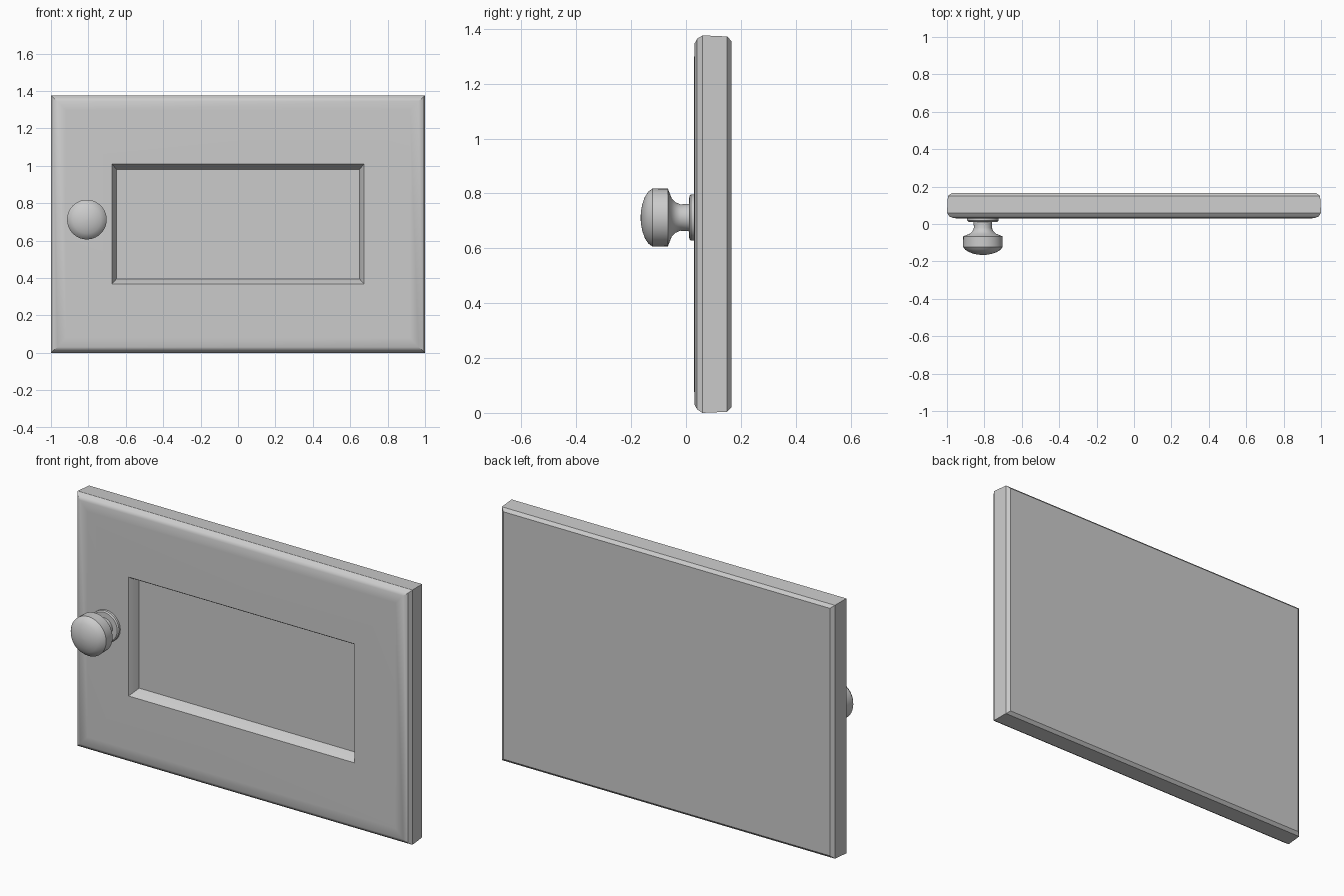
import bpy, bmesh, math

cube = bpy.data.objects.get("Cube")
if cube:
    bpy.data.objects.remove(cube, do_unlink=True)

grey = bpy.data.materials.new("light_grey")
grey.use_nodes = True
COLOR = (0.6, 0.6, 0.6, 1)
grey.diffuse_color = COLOR
grey.node_tree.nodes["Principled BSDF"].inputs["Base Color"].default_value = COLOR

HALF_W, HALF_H, MID_Z = 1.0, 0.688, 0.688


def skin(name, rings, angle):
    """Bridge a list of closed rings, cap both ends and smooth by angle."""
    bm = bmesh.new()
    loops = [[bm.verts.new(p) for p in ring] for ring in rings]
    n = len(loops[0])
    for a, b in zip(loops, loops[1:]):
        for i in range(n):
            j = (i + 1) % n
            bm.faces.new((a[i], a[j], b[j], b[i]))
    bm.faces.new(loops[0])
    bm.faces.new(loops[-1])
    bmesh.ops.recalc_face_normals(bm, faces=bm.faces)
    mesh = bpy.data.meshes.new(name)
    bm.to_mesh(mesh)
    bm.free()
    mesh.materials.append(grey)
    obj = bpy.data.objects.new(name, mesh)
    bpy.context.collection.objects.link(obj)
    bpy.ops.object.select_all(action="DESELECT")
    obj.select_set(True)
    bpy.context.view_layer.objects.active = obj
    bpy.ops.object.shade_smooth_by_angle(angle=math.radians(angle))
    return obj


def rectangle(inset_x, inset_z, y):
    w, h = HALF_W - inset_x, HALF_H - inset_z
    return [(sx * w, y, MID_Z + sz * h)
            for sx, sz in ((-1, -1), (1, -1), (1, 1), (-1, 1))]


# Door panel: back, bevelled rim, broad frame and recessed centre
skin("door_panel", [rectangle(*r) for r in (
    (0.025, 0.02, 0.165),
    (0.005, 0.004, 0.15),
    (0, 0, 0.06),
    (0.012, 0.012, 0.041),
    (0.035, 0.03, 0.031),
    (0.08, 0.08, 0.03),
    (0.325, 0.367, 0.03),
    (0.335, 0.377, 0.045),
    (0.35, 0.34 + 0.055, 0.085),
)], 32)

# Turned knob: (radius, y) from the base plate to the domed front
profile = [(0.084, 0.035), (0.084, -0.002), (0.078, -0.008), (0.05, -0.009),
           (0.048, -0.02), (0.055, -0.037), (0.07, -0.052), (0.105, -0.066),
           (0.106, -0.122), (0.094, -0.138), (0.075, -0.15),
           (0.05, -0.159), (0.025, -0.164), (0.004, -0.1655)]
profile = [(r, y + 0.02 if -0.01 < y < 0 else y) for r, y in profile]
SIDES = 40
skin("knob", [[(-0.808 + r * math.cos(math.tau * i / SIDES), y,
                0.712 + r * math.sin(math.tau * i / SIDES))
               for i in range(SIDES)] for r, y in profile], 32)
